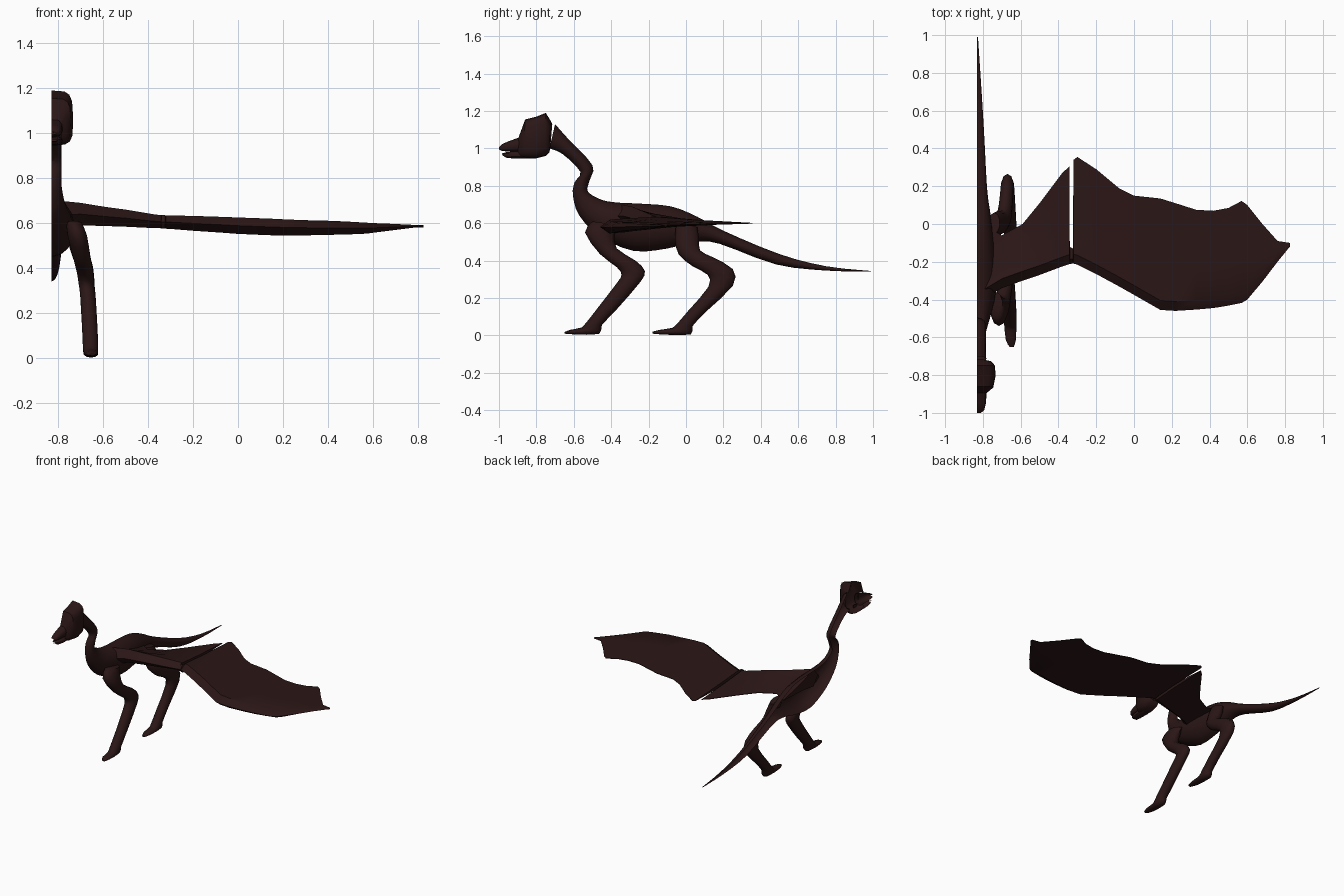
import bpy, bmesh, math

MID = -0.83  # open symmetry plane of the half model
hide = bpy.data.materials.new("dark_hide")
hide.diffuse_color = (0.024, 0.008, 0.008, 1)


def skin(name, rings, closed, angle=40):
    """Join a list of equal-length point rings into one surface."""
    bm = bmesh.new()
    vs = [[bm.verts.new(p) for p in r] for r in rings]
    n = len(rings[0])
    for a, b in zip(vs, vs[1:]):
        for i in range(n if closed else n - 1):
            j = (i + 1) % n
            bm.faces.new((a[i], a[j], b[j], b[i]))
    if closed:
        bm.faces.new(vs[0])
        bm.faces.new(vs[-1])
    bmesh.ops.recalc_face_normals(bm, faces=bm.faces[:])
    me = bpy.data.meshes.new(name)
    bm.to_mesh(me)
    bm.free()
    ob = bpy.data.objects.new(name, me)
    bpy.context.collection.objects.link(ob)
    me.materials.append(hide)
    bpy.ops.object.select_all(action='DESELECT')
    ob.select_set(True)
    bpy.context.view_layer.objects.active = ob
    bpy.ops.object.shade_smooth_by_angle(angle=math.radians(angle))
    return ob


def smooth(st, k=3):
    """Catmull-Rom interpolation between stations."""
    out = []
    for i in range(len(st) - 1):
        p0, p1, p2, p3 = st[max(i - 1, 0)], st[i], st[i + 1], st[min(i + 2, len(st) - 1)]
        for s in range(k):
            t = s / k
            out.append([0.5 * (2 * b + (c - a) * t + (2 * a - 5 * b + 4 * c - d) * t * t
                               + (3 * b - a - 3 * c + d) * t ** 3)
                        for a, b, c, d in zip(p0, p1, p2, p3)])
    return out + [list(st[-1])]


def section(y1, z1, y2, z2, w, x=MID, half=True, power=1.0, n=8):
    """Cross-section spanning two outline points, w wide to the side."""
    pts = []
    for i in range(n + 1 if half else n):
        a = math.pi * i / n * (1 if half else 2)
        c, s = math.cos(a), math.sin(a)
        c = math.copysign(abs(c) ** power, c)
        s = math.copysign(abs(s) ** power, s) if abs(s) > 1e-6 else 0
        f = (1 - c) / 2
        pts.append((x + w * s, y1 + (y2 - y1) * f, z1 + (z2 - z1) * f))
    return pts


# Neck, trunk and tail: top point, bottom point, half width
body = [
    (-.70, 1.13, -.73, 1.00, .048), (-.62, 1.04, -.66, .97, .046),
    (-.50, .91, -.565, .875, .045), (-.515, .83, -.595, .82, .045),
    (-.525, .77, -.605, .75, .046), (-.45, .725, -.57, .64, .062),
    (-.36, .71, -.46, .53, .09), (-.25, .705, -.28, .452, .105),
    (-.08, .69, -.10, .465, .09), (.06, .635, .05, .50, .07),
    (.20, .56, .18, .49, .052), (.50, .435, .48, .38, .036),
    (.75, .37, .75, .347, .02), (.99, .345, .99, .341, .004)]
skin("body_neck_tail", [section(*s) for s in smooth(body)], False)

# Head: boxy skull, snout and lower jaw
skull = [
    (-.895, 1.06, -.90, .965, .045), (-.88, 1.10, -.885, .955, .065),
    (-.86, 1.155, -.87, .95, .085), (-.80, 1.17, -.81, .945, .097),
    (-.75, 1.19, -.75, .96, .094), (-.725, 1.15, -.73, .98, .075),
    (-.715, 1.13, -.725, 1.01, .03)]
skin("skull", [section(*s, power=.5) for s in skull], False)
snout = [(-1.0, 1.005, -1.0, .995, .02), (-.985, 1.022, -.985, .986, .037),
         (-.95, 1.038, -.95, .984, .046), (-.86, 1.07, -.86, .98, .052)]
skin("snout", [section(*s, power=.7) for s in snout], False)
jaw = [(-.985, .973, -.98, .962, .025), (-.96, .98, -.96, .95, .04),
       (-.92, .985, -.92, .946, .046), (-.84, .99, -.84, .945, .052)]
skin("lower_jaw", [section(*s, power=.7) for s in jaw], False)

# Legs: front outline point, back outline point, half width, centre x
legs = {
    "front_leg": [
        (-.50, .61, -.36, .59, .035, -.73), (-.54, .55, -.38, .54, .045, -.715),
        (-.46, .435, -.37, .465, .04, -.695), (-.37, .365, -.27, .40, .038, -.68),
        (-.345, .325, -.22, .345, .036, -.675), (-.37, .28, -.245, .285, .036, -.668),
        (-.47, .15, -.37, .14, .036, -.66), (-.545, .055, -.45, .055, .036, -.656),
        (-.57, .04, -.465, .008, .034, -.655), (-.62, .03, -.60, .006, .028, -.652),
        (-.65, .018, -.65, .01, .012, -.648)],
    "hind_leg": [
        (-.05, .60, .06, .58, .03, -.74), (-.06, .52, .07, .52, .04, -.72),
        (-.04, .435, .075, .455, .04, -.695), (.035, .37, .14, .42, .037, -.68),
        (.115, .325, .25, .355, .035, -.672), (.12, .26, .25, .265, .035, -.668),
        (.01, .13, .11, .13, .035, -.66), (-.06, .05, .035, .05, .035, -.656),
        (-.09, .038, .025, .005, .034, -.655), (-.14, .03, -.12, .005, .028, -.652),
        (-.18, .02, -.18, .01, .012, -.648)]}
for name, st in legs.items():
    skin(name, [section(*s, half=False, n=10) for s in smooth(st, 2)], True, 60)

# Wing: x, leading y, trailing y, top z, bottom z (thick bone, thin membrane)
wing = [
    (-.80, -.40, 0.0, .70, .57), (-.70, -.34, -.06, .69, .59), (-.59, -.30, 0.0, .672, .587),
    (-.50, -.27, .11, .66, .584), (-.38, -.225, .27, .64, .578), (-.342, -.212, .305, .635, .577),
    (-.340, -.211, -.12, .635, .577), (-.324, -.21, -.13, .635, .576), (-.320, -.21, .34, .634, .575),
    (-.30, -.215, .355, .634, .574), (-.20, -.265, .29, .632, .566), (-.08, -.33, .19, .628, .558),
    (0.0, -.375, .15, .625, .552), (.14, -.455, .135, .62, .546), (.22, -.46, .11, .616, .545),
    (.33, -.453, .075, .612, .546), (.42, -.445, .07, .61, .548), (.50, -.432, .085, .606, .55),
    (.57, -.418, .122, .602, .553), (.60, -.40, .10, .60, .557), (.68, -.305, 0.0, .597, .567),
    (.76, -.20, -.09, .593, .577), (.825, -.12, -.10, .589, .585)]
rings = []
for x, le, te, top, bot in wing:
    c = te - le
    d = min(.05, .3 * c)
    tz = .6 - .012 * max(0, x) / .82
    rings.append([(x, le, (top + bot) / 2), (x, le + d, top),
                  (x, le + .45 * c, .5 * top + .5 * (tz + .004)), (x, te, tz + .002),
                  (x, te, tz - .002), (x, le + .45 * c, min(tz - .008, .4 * bot + .6 * tz)),
                  (x, le + d, bot)])
skin("wing", rings, True, 35)
